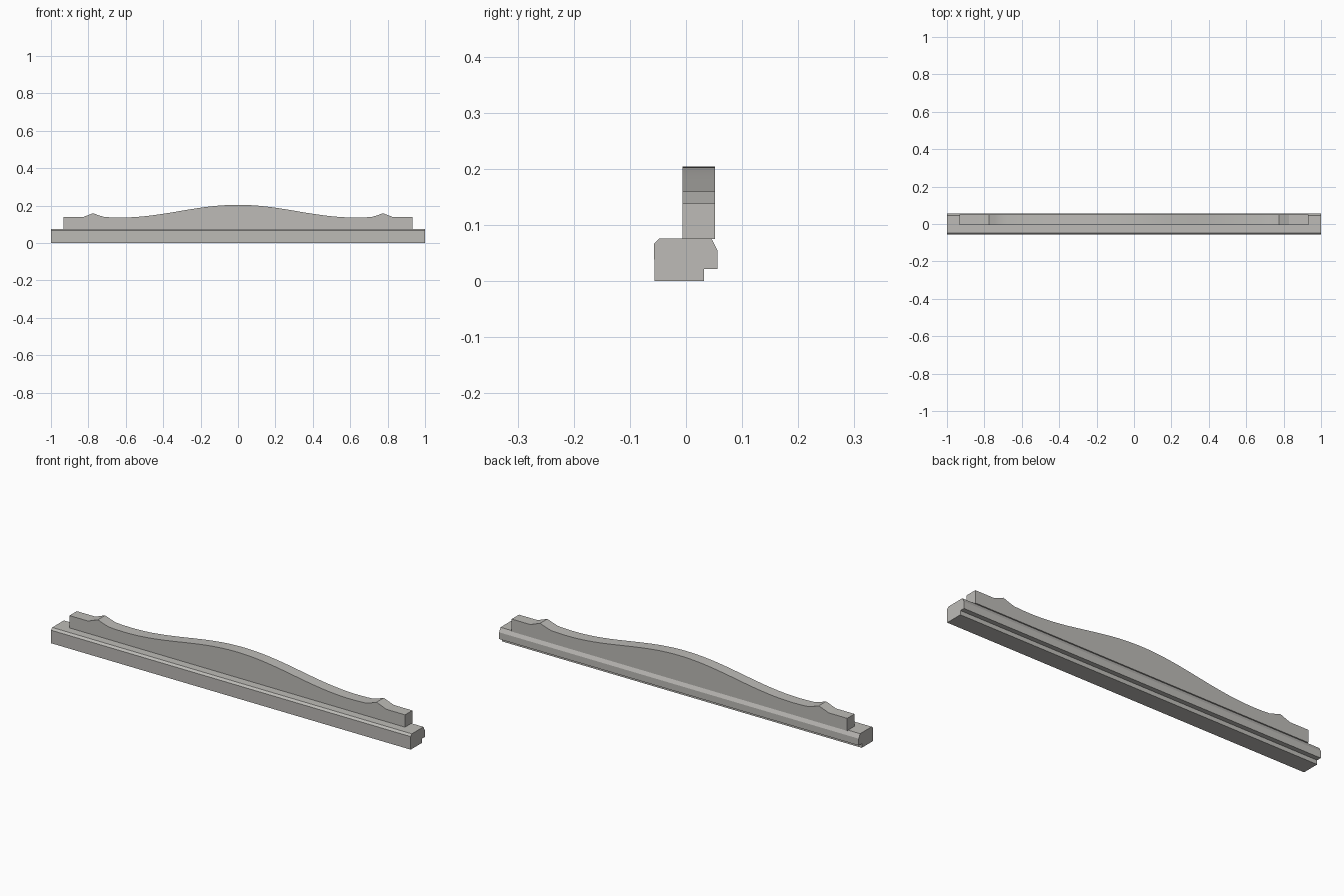
import bpy, bmesh, math

cube = bpy.data.objects.get("Cube")
if cube:
    bpy.data.objects.remove(cube, do_unlink=True)

stone = bpy.data.materials.new("warm_grey")
stone.use_nodes = True
colour = (0.51, 0.50, 0.475, 1)
stone.diffuse_color = colour
stone.node_tree.nodes["Principled BSDF"].inputs["Base Color"].default_value = colour


def extrude_profile(name, points, offset):
    """Make a solid by extruding a closed outline along an offset."""
    bm = bmesh.new()
    face = bm.faces.new([bm.verts.new(p) for p in points])
    result = bmesh.ops.extrude_face_region(bm, geom=[face], use_keep_orig=True)
    moved = [g for g in result["geom"] if isinstance(g, bmesh.types.BMVert)]
    bmesh.ops.translate(bm, verts=moved, vec=offset)
    bmesh.ops.recalc_face_normals(bm, faces=bm.faces)
    mesh = bpy.data.meshes.new(name)
    bm.to_mesh(mesh)
    bm.free()
    mesh.materials.append(stone)
    obj = bpy.data.objects.new(name, mesh)
    bpy.context.collection.objects.link(obj)
    bpy.ops.object.select_all(action="DESELECT")
    obj.select_set(True)
    bpy.context.view_layer.objects.active = obj
    bpy.ops.object.shade_smooth_by_angle(angle=math.radians(15))
    return obj


# Base rail: chamfered top edges and a rebate under the back
rail = [(-0.056, 0), (0.032, 0), (0.032, 0.021), (0.056, 0.021),
        (0.056, 0.055), (0.045, 0.076), (-0.047, 0.076), (-0.057, 0.066)]
extrude_profile("base_rail", [(-1, y, z) for y, z in rail], (2, 0, 0))

# Crest board: half outline with an end step, a small peak and a cosine arch
low, crown, reach, steps = 0.136, 0.204, 0.63, 28
half = [(0.933, 0.075), (0.933, 0.138), (0.83, 0.138), (0.775, 0.159),
        (0.745, 0.148), (0.715, 0.139), (0.68, 0.137)]
for i in range(steps):
    x = reach * (1 - i / steps)
    half.append((x, low + (crown - low) * (1 + math.cos(math.pi * x / reach)) / 2))
outline = half + [(0, crown)] + [(-x, z) for x, z in reversed(half)]
extrude_profile("crest_board", [(x, -0.006, z) for x, z in outline], (0, 0.058, 0))
